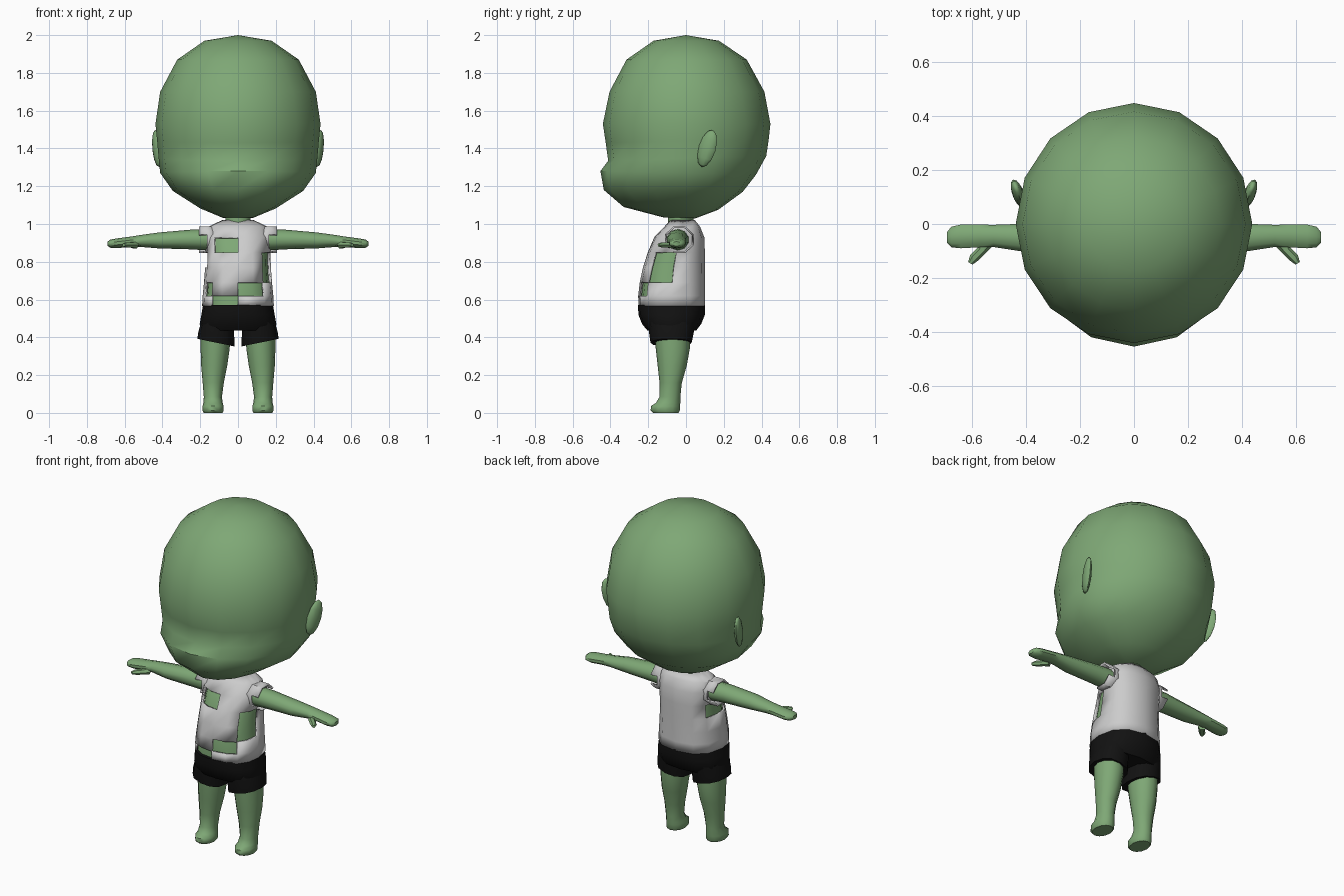
import bpy, bmesh
from math import cos, sin, radians, pi
from mathutils import Matrix, Euler

if "Cube" in bpy.data.objects:
    bpy.data.objects.remove(bpy.data.objects["Cube"])


def material(name, rgb):
    m = bpy.data.materials.new(name)
    m.diffuse_color = (*rgb, 1)
    m.use_nodes = True
    m.node_tree.nodes["Principled BSDF"].inputs["Base Color"].default_value = m.diffuse_color
    return m


SKIN = material("green_skin", (0.21, 0.39, 0.18))
BLACK = material("black_cloth", (0.006, 0.006, 0.006))


def spow(v, e):
    return abs(v) ** e * (1 if v >= 0 else -1)


def even(n):
    return [-90 + 360 * i / n for i in range(n)]


def zring(z, w, yf, yb, angles, xc=0, yc=None, zb=None, tilt=0, e=1):
    """Horizontal oval; zb = height at the back, tilt = rise towards +x."""
    yc = (yf + yb) / 2 if yc is None else yc
    zb = z if zb is None else zb
    pts = []
    for a in map(radians, angles):
        c, s = spow(cos(a), e), spow(sin(a), e)
        pts.append((xc + w * c, yc + s * (yb - yc if s > 0 else yc - yf),
                    z + (zb - z) * (1 + s) / 2 + tilt * c))
    return pts


def xring(x, yc, zc, ry, rz, n=10):
    """Upright oval facing along x."""
    return [(x, yc + ry * cos(2 * pi * (k + .5) / n), zc + rz * sin(2 * pi * (k + .5) / n))
            for k in range(n)]


def finish(name, bm, mat=None, mirror=False, shell=0, angle=45):
    bmesh.ops.recalc_face_normals(bm, faces=bm.faces)
    me = bpy.data.meshes.new(name)
    bm.to_mesh(me)
    bm.free()
    ob = bpy.data.objects.new(name, me)
    bpy.context.collection.objects.link(ob)
    if mat:
        me.materials.append(mat)
    if shell:
        ob.modifiers.new("shell", 'SOLIDIFY').thickness = shell
    if mirror:
        ob.modifiers.new("mirror", 'MIRROR').use_mirror_merge = False
    bpy.ops.object.select_all(action='DESELECT')
    ob.select_set(True)
    bpy.context.view_layer.objects.active = ob
    bpy.ops.object.shade_smooth_by_angle(angle=radians(angle))
    return ob


def loft(name, rings, mat=None, caps=True, holes=(), pole=None, **kw):
    """Skin a stack of rings; holes are (ring, column) faces left out."""
    bm = bmesh.new()
    vs = [[bm.verts.new(p) for p in r] for r in rings]
    n = len(rings[0])
    for i in range(len(vs) - 1):
        for k in range(n):
            if (i, k) not in holes:
                j = (k + 1) % n
                bm.faces.new((vs[i][k], vs[i][j], vs[i + 1][j], vs[i + 1][k]))
    if caps:
        bm.faces.new(vs[0][::-1])
        if pole is None:
            bm.faces.new(vs[-1])
    if pole:
        top = bm.verts.new(pole)
        for k in range(n):
            bm.faces.new((vs[-1][k], vs[-1][(k + 1) % n], top))
    return finish(name, bm, mat, **kw)


# Head: 16-sided, with a muzzle pushed out low at the front
A16 = even(16)
head = [  # front z, back z, half width, front y, back y
    (1.035, 1.03, .08, -.12, .05), (1.09, 1.075, .20, -.33, .17),
    (1.18, 1.17, .345, -.435, .30), (1.28, 1.26, .412, -.453, .37),
    (1.335, 1.36, .420, -.412, .425), (1.43, 1.45, .428, -.425, .438),
    (1.53, 1.53, .437, -.440, .447), (1.70, 1.70, .412, -.405, .415),
    (1.87, 1.87, .322, -.315, .322), (1.97, 1.97, .178, -.172, .175)]
loft("head", [zring(z, w, yf, yb, A16, yc=0, zb=zb) for z, zb, w, yf, yb in head],
     SKIN, pole=(0, 0, 2))

# Ears: thin ovals, flaring outwards to the back
bm = bmesh.new()
bmesh.ops.create_uvsphere(bm, u_segments=10, v_segments=6, radius=1)
bm.transform(Matrix.Translation((.428, .112, 1.40))
             @ Euler((radians(-18), 0, radians(-20))).to_matrix().to_4x4()
             @ Matrix.Diagonal((.022, .048, .103, 1)))
finish("ears", bm, SKIN, mirror=True)

# Neck
loft("neck", [zring(z, .07, -.095, .04, even(10)) for z in (.98, 1.07)], SKIN)

# Torso, with a torn shirt shell around it
COLS = [-90, -67, -45, -22, 0, 30, 60, 90, 120, 150, 180, 202, 225, 247]
torso = [(.565, .190, -.252, .100), (.62, .187, -.253, .100), (.69, .180, -.245, .100),
         (.77, .174, -.228, .100), (.85, .172, -.202, .100), (.93, .170, -.168, .097),
         (.985, .158, -.115, .075), (1.02, .085, -.085, .048)]


def torso_rings(inset):
    return [zring(z - inset * .6, w - inset, yf + inset, yb - inset, COLS, e=.85)
            for z, w, yf, yb in torso]


loft("torso", torso_rings(.016), SKIN)
tears = {(4, 12), (4, 13), (1, 0), (1, 1), (0, 12), (0, 13), (1, 11),
         (2, 2), (2, 3), (3, 2), (3, 3), (3, 9), (3, 10)}
loft("shirt", torso_rings(0), caps=False, holes=tears, shell=.012)

# Ragged sleeves, open at the front
loft("sleeves", [xring(x, -.035, .917, .082, .076, 8) for x in (.125, .165, .207)],
     caps=False, holes={(1, 3), (1, 4), (1, 7)}, shell=.01, mirror=True, angle=30)

# Arms with flat mitten hands, plus thumbs
arm = [(.13, -.042, .916, .058, .058), (.25, -.046, .918, .058, .052),
       (.42, -.050, .913, .053, .042), (.52, -.044, .910, .043, .031),
       (.57, -.044, .906, .044, .027), (.64, -.046, .898, .046, .026),
       (.675, -.048, .896, .040, .022), (.69, -.050, .895, .022, .012)]
loft("arms", [xring(*r) for r in arm], SKIN, mirror=True)
thumb = [(.545, -.07, .026), (.565, -.10, .019), (.590, -.125, .019), (.605, -.145, .010)]
loft("thumbs", [[(x + r * .8 * cos(a), y + r * .5 * cos(a), .889 + r * .8 * sin(a))
                 for a in (2 * pi * k / 6 for k in range(6))] for x, y, r in thumb],
     SKIN, mirror=True)

# Shorts: hip block and two slanted leg openings
hips = [(.437, .19, -.205, .055), (.47, .203, -.232, .080),
        (.52, .194, -.252, .100), (.572, .185, -.254, .100)]
loft("shorts_hips", [zring(*r, COLS, e=.85) for r in hips], BLACK)
loft("shorts_legs", [zring(z, w, yf, yb, even(12), xc=xc, tilt=t, e=.85)
                     for z, w, yf, yb, xc, t in [(.372, .098, -.188, .03, .117, .02),
                                                 (.42, .095, -.195, .04, .115, .01),
                                                 (.48, .085, -.20, .05, .11, 0)]],
     BLACK, mirror=True)

# Legs flowing into small rounded feet
leg = [(0, .050, -.175, -.040, .132), (.012, .056, -.187, -.033, .132),
       (.036, .056, -.186, -.032, .132), (.052, .051, -.160, -.030, .132),
       (.085, .048, -.140, -.030, .133), (.16, .056, -.140, -.022, .131),
       (.25, .069, -.150, .004, .126), (.34, .077, -.160, .020, .121),
       (.41, .078, -.165, .022, .119)]
loft("legs", [zring(z, w, yf, yb, even(12), xc=xc) for z, w, yf, yb, xc in leg],
     SKIN, mirror=True)
